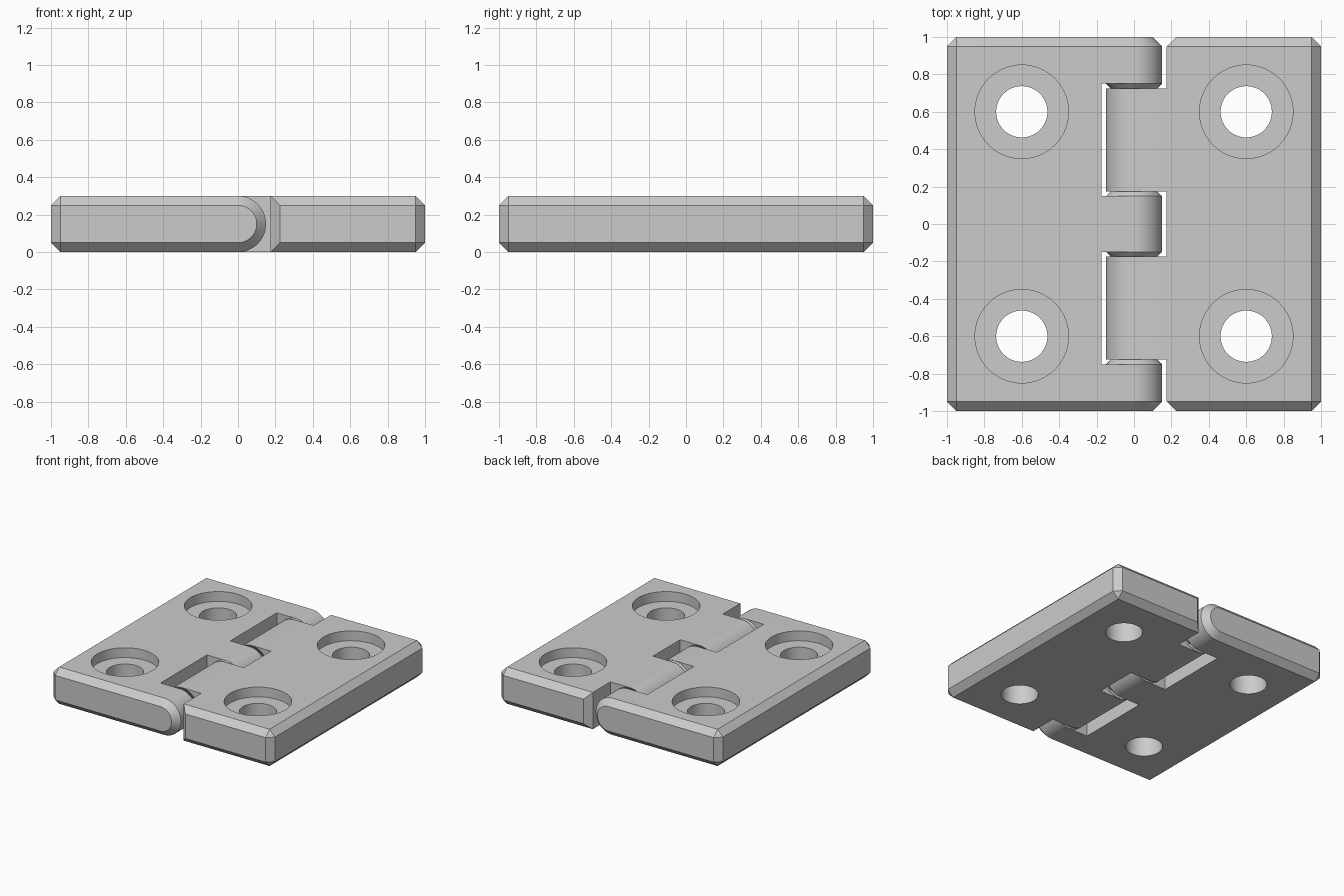
import bpy, bmesh, math

if "Cube" in bpy.data.objects:
    bpy.data.objects.remove(bpy.data.objects["Cube"])

T, R, C = 0.3, 0.15, 0.05        # thickness, knuckle radius, chamfer
EDGE, GAP = 0.175, 0.025         # leaf edge beside knuckles, clearance

steel = bpy.data.materials.new("plain_grey")
steel.diffuse_color = (0.6, 0.6, 0.6, 1)
steel.use_nodes = True
steel.node_tree.nodes["Principled BSDF"].inputs["Base Color"].default_value = steel.diffuse_color


def hull(name, pts):
    """Convex solid from points, with coplanar triangles merged."""
    bm = bmesh.new()
    for p in pts:
        bm.verts.new(p)
    bmesh.ops.remove_doubles(bm, verts=bm.verts, dist=1e-5)
    res = bmesh.ops.convex_hull(bm, input=bm.verts)
    junk = {g for g in res["geom_interior"] + res["geom_unused"] if isinstance(g, bmesh.types.BMVert)}
    if junk:
        bmesh.ops.delete(bm, geom=list(junk), context='VERTS')
    bmesh.ops.dissolve_limit(bm, angle_limit=0.01, verts=bm.verts, edges=bm.edges)
    bmesh.ops.recalc_face_normals(bm, faces=bm.faces)
    me = bpy.data.meshes.new(name)
    bm.to_mesh(me)
    bm.free()
    me.materials.append(steel)
    ob = bpy.data.objects.new(name, me)
    bpy.context.collection.objects.link(ob)
    return ob


def ring(y, r, n=64):
    """Circle of points about the hinge axis."""
    return [(r * math.cos(2 * math.pi * i / n), y, R + r * math.sin(2 * math.pi * i / n)) for i in range(n)]


def box(name, x0, x1, y0, y1, z0, z1):
    return hull(name, [(x, y, z) for x in (x0, x1) for y in (y0, y1) for z in (z0, z1)])


def cylinder(name, cx, cy, r, z0, z1, n=64):
    return hull(name, [(cx + r * math.cos(2 * math.pi * i / n), cy + r * math.sin(2 * math.pi * i / n), z)
                       for i in range(n) for z in (z0, z1)])


def cone(name, y, d, r):
    """45 degree cone along the axis, with a short root behind its base."""
    return hull(name, ring(y - d * 0.01, r) + ring(y, r) + ring(y + d * (r - 0.03), 0.03))


def combine(ob, tool, op):
    m = ob.modifiers.new("bool", 'BOOLEAN')
    m.operation, m.solver, m.object = op, 'EXACT', tool
    bpy.context.view_layer.objects.active = ob
    bpy.ops.object.modifier_apply(modifier=m.name)
    bpy.data.objects.remove(tool)


# Left leaf: chamfered slab with a rounded inner edge
pts = []
for s in (-1, 1):
    pts += ring(s, R - C) + ring(s * (1 - C), R)
    pts += [(-1 + C, s, z) for z in (C, T - C)]
    pts += [(-1, s * (1 - C), z) for z in (C, T - C)]
    pts += [(-1 + C, s * (1 - C), z) for z in (0, T)]
left = hull("left_leaf", pts)
for s in (-1, 1):
    a, b = sorted((s * 0.15, s * 0.75))
    combine(left, box("slot", -EDGE, 0.4, a, b, -0.1, 0.4), 'DIFFERENCE')

# Right leaf: chamfered plate, plain inner edge
pts = []
for s in (-1, 1):
    pts += [(x, s, z) for x in (EDGE + C, 1 - C) for z in (C, T - C)]
    pts += [(x, s * (1 - C), z) for x in (EDGE, 1 - C) for z in (0, T)]
    pts += [(1, s * (1 - C), z) for z in (C, T - C)]
right = hull("right_leaf", pts)

# Right leaf knuckles
for s in (-1, 1):
    ys = (s * (0.15 + GAP), s * (0.75 - GAP))
    pts = [p for y in ys for p in ring(y, R)] + [(EDGE + C, y, z) for y in ys for z in (0, T)]
    combine(right, hull("knuckle", pts), 'UNION')

# Cone pivots on the left leaf, matching sockets in the right leaf
for y, d in ((0.75, -1), (0.15, 1), (-0.15, -1), (-0.75, 1)):
    combine(left, cone("pivot", y, d, 0.149), 'UNION')
    combine(right, cone("socket", y + d * GAP, d, 0.148), 'DIFFERENCE')

# Counterbored screw holes
for leaf, x in ((left, -0.6), (right, 0.6)):
    for y in (-0.6, 0.6):
        combine(leaf, cylinder("bore", x, y, 0.25, T - 0.08, 0.4), 'DIFFERENCE')
        combine(leaf, cylinder("hole", x, y, 0.137, -0.1, 0.4), 'DIFFERENCE')

# Smooth curves, crisp chamfers
for leaf in (left, right):
    bpy.ops.object.select_all(action='DESELECT')
    leaf.select_set(True)
    bpy.context.view_layer.objects.active = leaf
    bpy.ops.object.shade_smooth_by_angle(angle=math.radians(20))
